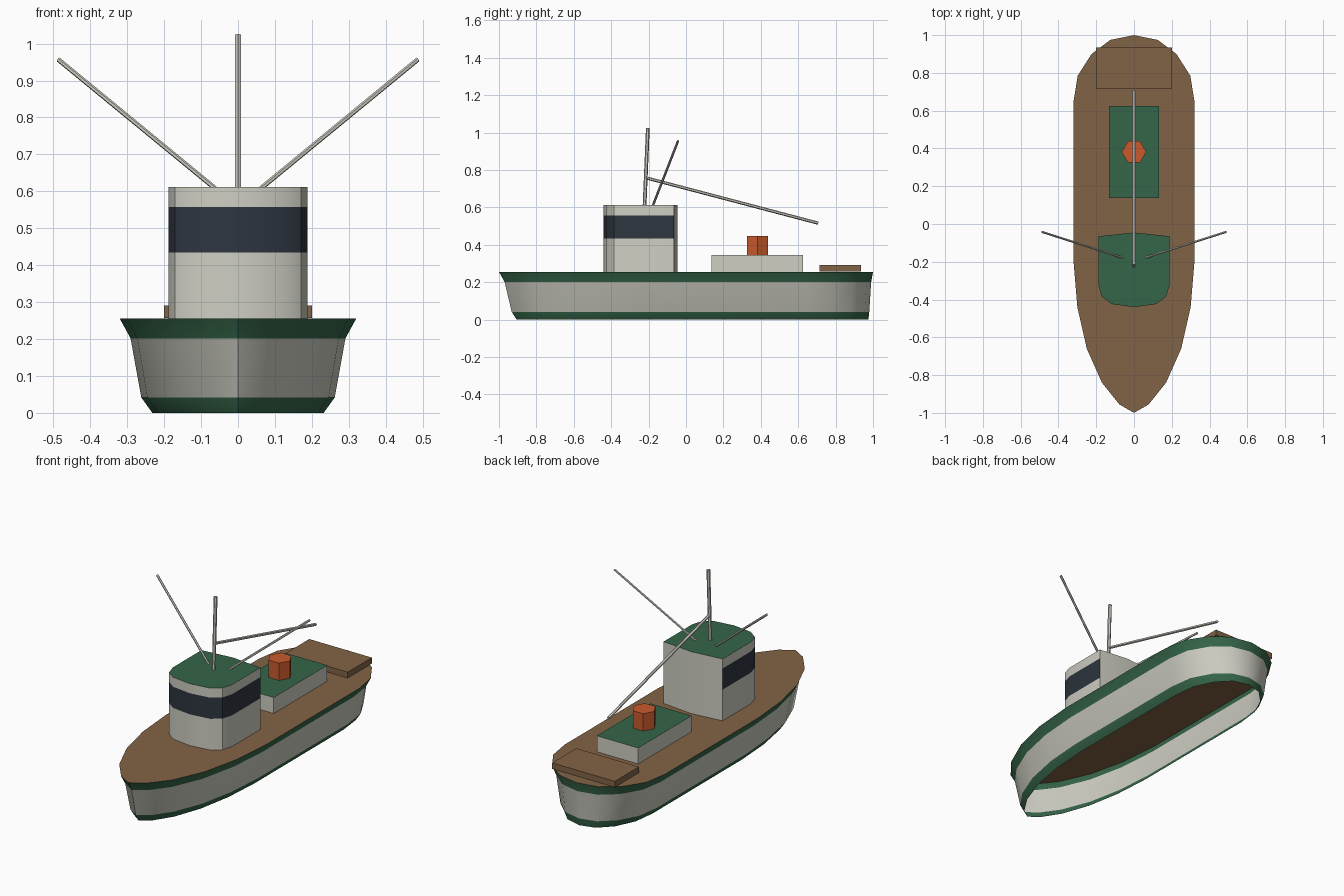
import bpy, bmesh, math
from mathutils import Vector

if "Cube" in bpy.data.objects:
    bpy.data.objects.remove(bpy.data.objects["Cube"])


def material(name, rgb):
    m = bpy.data.materials.new(name)
    m.use_nodes = True
    m.diffuse_color = (*rgb, 1)
    m.node_tree.nodes["Principled BSDF"].inputs["Base Color"].default_value = (*rgb, 1)
    return m


CREAM = material("cream paint", (0.62, 0.62, 0.55))
GREEN = material("green paint", (0.036, 0.13, 0.066))
BROWN = material("brown deck", (0.222, 0.123, 0.06))
NAVY = material("dark window band", (0.026, 0.036, 0.05))
ORANGE = material("orange funnel", (0.58, 0.105, 0.026))


def mirrored(half):
    """Close a half outline running front to back along +x."""
    return half + [(-x, y) for x, y in reversed(half) if x > 0]


def loft(name, rings, bands, cap, smooth=True, rule=None):
    """Skin rings of points; one material per band and one for the top cap."""
    mats = list(dict.fromkeys(bands + [cap]))
    bm = bmesh.new()
    loops = [[bm.verts.new(p) for p in ring] for ring in rings]
    n = len(loops[0])
    for low, high, mat in zip(loops, loops[1:], bands):
        for i in range(n):
            j = (i + 1) % n
            f = bm.faces.new((low[i], low[j], high[j], high[i]))
            f.normal_update()
            f.material_index = mats.index(rule(f, mat) if rule else mat)
    bm.faces.new(loops[-1]).material_index = mats.index(cap)
    mesh = bpy.data.meshes.new(name)
    bm.to_mesh(mesh)
    bm.free()
    for m in mats:
        mesh.materials.append(m)
    obj = bpy.data.objects.new(name, mesh)
    bpy.context.collection.objects.link(obj)
    if smooth:
        bpy.ops.object.select_all(action='DESELECT')
        obj.select_set(True)
        bpy.context.view_layer.objects.active = obj
        bpy.ops.object.shade_smooth_by_angle(angle=math.radians(32))
    return obj


def prism(name, outline, heights, bands, cap, **kw):
    return loft(name, [[(x, y, z) for x, y in outline] for z in heights], bands, cap, **kw)


def box(name, w, y0, y1, z0, z1, side, cap):
    prism(name, [(-w, y0), (w, y0), (w, y1), (-w, y1)], [z0, z1], [side], cap, smooth=False)


def pole(name, start, end, radius, sides=6):
    a, b = Vector(start), Vector(end)
    bpy.ops.mesh.primitive_cylinder_add(vertices=sides, radius=radius,
                                        depth=(b - a).length, location=(a + b) / 2)
    obj = bpy.context.object
    obj.name = name
    obj.rotation_euler = (b - a).to_track_quat('Z', 'Y').to_euler()
    obj.data.materials.append(CREAM)


# Hull: open below, flared towards the deck
deck_line = mirrored([(0, -1), (0.078, -0.955), (0.17, -0.84), (0.25, -0.66), (0.3, -0.44),
                      (0.32, -0.2), (0.32, 0.65), (0.298, 0.785), (0.225, 0.9),
                      (0.125, 0.975), (0, 1)])


def hull_ring(z, half_width, bow, stern):
    return [(x * half_width / 0.32, y * (bow if y < 0 else stern), z) for x, y in deck_line]


loft("hull", [hull_ring(0, 0.232, 0.905, 0.975), hull_ring(0.042, 0.262, 0.932, 0.98),
              hull_ring(0.202, 0.291, 0.97, 0.99), hull_ring(0.255, 0.32, 1, 1)],
     [GREEN, CREAM, GREEN], BROWN)

# Wheelhouse: rounded front, window band on all but the rear wall
house = mirrored([(0, -0.44), (0.118, -0.424), (0.17, -0.385), (0.188, -0.325),
                  (0.188, -0.065), (0, -0.045)])
prism("wheelhouse", house, [0.255, 0.435, 0.557, 0.612], [CREAM, NAVY, CREAM], GREEN,
      rule=lambda f, mat: CREAM if f.normal.y > 0.5 else mat)

# Cargo hatch, funnel and stern platform
box("cargo_hatch", 0.132, 0.137, 0.625, 0.255, 0.347, CREAM, GREEN)
hexagon = [(0.065 * math.cos(i * math.pi / 3), 0.382 + 0.065 * math.sin(i * math.pi / 3))
           for i in range(6)]
prism("funnel", hexagon, [0.347, 0.447], [ORANGE], ORANGE, smooth=False)
box("stern_platform", 0.2, 0.715, 0.935, 0.257, 0.291, BROWN, BROWN)

# Mast, cargo boom and side poles
pole("mast", (0, -0.222, 0.6), (0, -0.204, 1.025), 0.01)
pole("cargo_boom", (0, -0.205, 0.756), (0, 0.707, 0.516), 0.0085)
for side, label in ((1, "left"), (-1, "right")):
    pole(label + "_side_pole", (side * 0.062, -0.178, 0.608), (side * 0.487, -0.042, 0.957), 0.0065)
